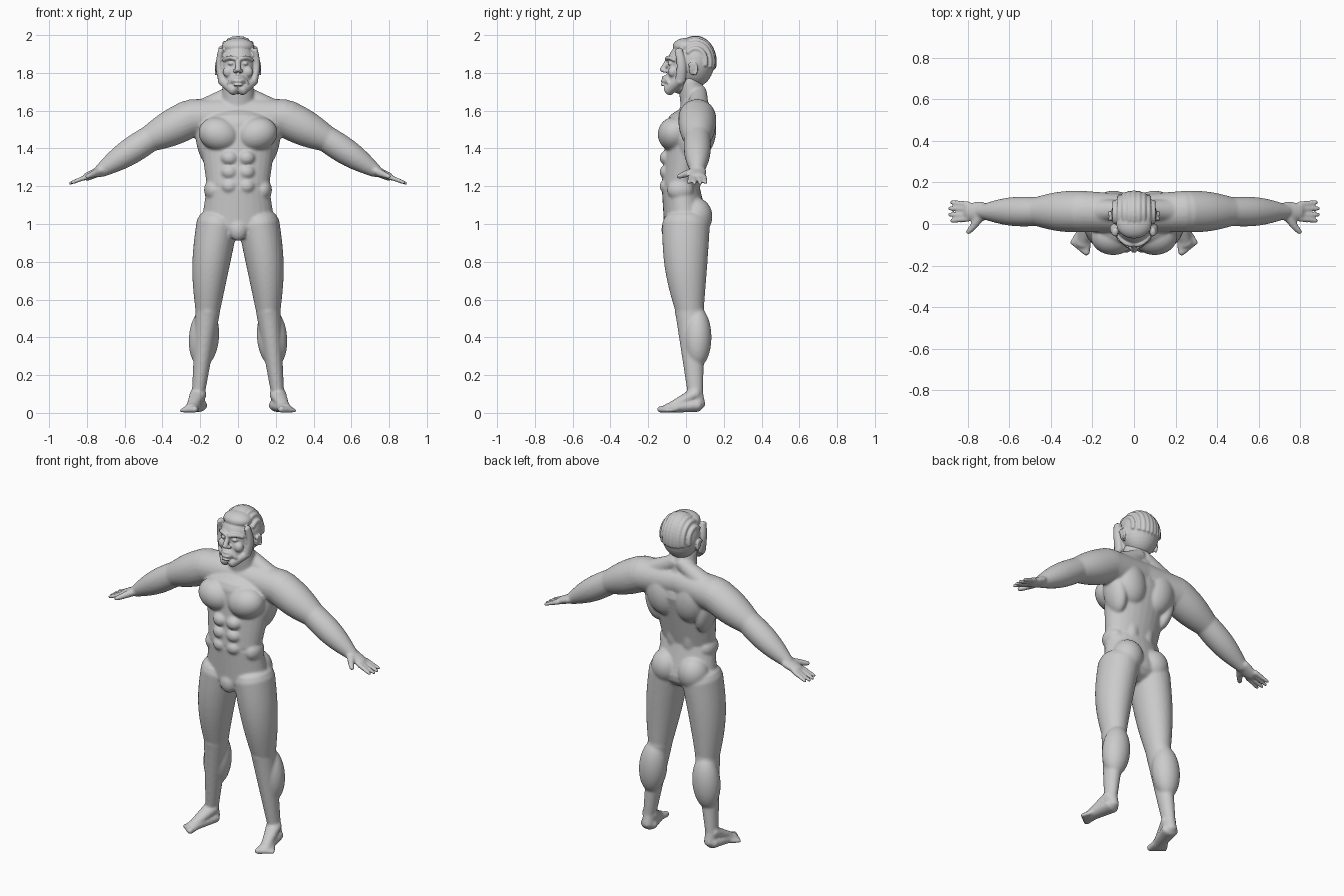
import bpy, bmesh, math
from mathutils import Vector, Matrix

old = bpy.data.objects.get("Cube")
if old:
    bpy.data.objects.remove(old)

clay = bpy.data.materials.new("clay_grey")
clay.use_nodes = True
GREY = (0.6, 0.6, 0.6, 1)
clay.diffuse_color = GREY
clay.node_tree.nodes["Principled BSDF"].inputs["Base Color"].default_value = GREY


def tube(bm, path, radii, flat=1, sides=28):
    """Round-ended tube; flat widens it along y, or along x if it runs along y."""
    run = (path[-1] - path[0]).normalized()
    ref = Vector((1, 0, 0)) if abs(run.y) > 0.75 else Vector((0, 1, 0))
    last = len(path) - 1
    rings = []
    for i, (point, radius) in enumerate(zip(path, radii)):
        along = (path[min(i + 1, last)] - path[max(i - 1, 0)]).normalized()
        wide = (ref - along * ref.dot(along)).normalized()
        thick = along.cross(wide)
        cap = {0: (-75, -50, -25, 0), last: (0, 25, 50, 75)}.get(i, (0,))
        for bend in map(math.radians, cap):
            middle = point + along * math.sin(bend) * radius * min(flat, 1) * 0.7
            ring = []
            for j in range(sides):
                turn = math.tau * j / sides
                spoke = wide * flat * math.cos(turn) + thick * math.sin(turn)
                ring.append(bm.verts.new(middle + spoke * radius * math.cos(bend)))
            rings.append(ring)
    for low, high in zip(rings, rings[1:]):
        for j in range(sides):
            n = (j + 1) % sides
            bm.faces.new((low[j], low[n], high[n], high[j]))
    bm.faces.new(rings[0])
    bm.faces.new(rings[-1])


def bone(bm, start, end, r_start, r_end, swell=0, flat=1, bow=(0, 0, 0), steps=16):
    """Tapering limb segment that may swell and bow in the middle."""
    start, end, bow = Vector(start), Vector(end), Vector(bow)
    path, radii = [], []
    for i in range(steps + 1):
        t = i / steps
        arch = math.sin(math.pi * t)
        path.append(start.lerp(end, t) + bow * arch)
        radii.append(r_start + (r_end - r_start) * t + swell * arch)
    tube(bm, path, radii, flat)


def ball(bm, at, size, tilt=0):
    """Ellipsoid muscle, tilted in the front plane."""
    matrix = (Matrix.Translation(at) @ Matrix.Rotation(math.radians(tilt), 4, 'Y')
              @ Matrix.Diagonal((*size, 1)))
    bmesh.ops.create_uvsphere(bm, u_segments=28, v_segments=18, radius=1, matrix=matrix)


def mirror(bm):
    """Copy everything made so far to the other side."""
    copy = bmesh.ops.duplicate(bm, geom=bm.verts[:] + bm.edges[:] + bm.faces[:])
    verts = [g for g in copy["geom"] if isinstance(g, bmesh.types.BMVert)]
    bmesh.ops.scale(bm, vec=(-1, 1, 1), verts=verts)


def finish(bm, name, voxel, passes):
    """Fuse the overlapping volumes into one smooth skin."""
    bmesh.ops.recalc_face_normals(bm, faces=bm.faces)
    mesh = bpy.data.meshes.new(name)
    bm.to_mesh(mesh)
    bm.free()
    ob = bpy.data.objects.new(name, mesh)
    bpy.context.collection.objects.link(ob)
    mesh.materials.append(clay)
    fuse = ob.modifiers.new("fuse", 'REMESH')
    fuse.mode = 'VOXEL'
    fuse.voxel_size = voxel
    fuse.use_smooth_shade = True
    soften = ob.modifiers.new("soften", 'SMOOTH')
    soften.iterations = passes
    bpy.context.view_layer.objects.active = ob
    for modifier in (fuse.name, soften.name):
        bpy.ops.object.modifier_apply(modifier=modifier)
    ob.data.shade_smooth()


# Joints of the left side and the middle line
shoulder, elbow = Vector((.25, .06, 1.56)), Vector((.47, .06, 1.45))
wrist, knuckles = Vector((.73, .06, 1.28)), Vector((.8, .06, 1.25))
hip, knee = Vector((.11, 0, 1)), Vector((.16, .02, .54))
ankle, heel = Vector((.21, .05, .1)), Vector((.21, .06, .04))
toe_root = Vector((.25, -.1, .025))
pelvis, waist = Vector((0, 0, 1)), Vector((0, -.03, 1.2))
chest, collar = Vector((0, .02, 1.52)), Vector((0, .05, 1.58))
throat = Vector((0, .02, 1.76))

body = bmesh.new()
# Arm
bone(body, shoulder, elbow, .1, .07, swell=.01)
bone(body, elbow, wrist, .07, .035, swell=.015)
# Hand with four fingers and a thumb
bone(body, wrist, knuckles, .026, .022, flat=1.9)
for i in range(4):
    across = i - 1.5
    root = knuckles + Vector((0, across * .025, 0))
    reach = Vector((.09, across * .005, -.035)) * (1.05 - .1 * abs(across))
    bone(body, root, root + reach, .014, .01)
bone(body, wrist, knuckles + Vector((0, -.1, 0)), .025, .013, bow=(0, -.01, 0))
# Leg
bone(body, hip, knee, .11, .065, swell=.01, flat=1.15, bow=(.01, -.01, 0))
bone(body, knee, ankle, .065, .034, flat=1.2)
ball(body, (.18, .06, .4), (.08, .075, .16), tilt=-5)
ball(body, knee + Vector((0, -.04, 0)), (.04, .04, .05))
# Foot with toes
bone(body, ankle, heel, .034, .036, flat=1.2)
bone(body, ankle, toe_root, .035, .02, flat=1.3)
bone(body, heel, toe_root, .035, .025, flat=1.4)
for i in range(5):
    size = .018 - .0015 * i
    tip = Vector((.23 + .017 * i, -.14 + .012 * i, size))
    bone(body, tip.lerp(heel, .3), tip, size, size)
# Chest, back, flank and seat muscles
bone(body, collar, shoulder, .09, .1)
bone(body, collar + Vector((.02, .02, .12)), shoulder, .04, .07)
ball(body, (.1, -.06, 1.475), (.11, .09, .09), tilt=-15)
ball(body, (.1, .08, 1.5), (.1, .08, .14), tilt=15)
ball(body, (.17, .04, 1.43), (.05, .08, .13), tilt=12)
ball(body, (.05, .03, 1.26), (.05, .05, .16))
ball(body, (.09, .05, 1.04), (.09, .09, .1))
ball(body, (.13, -.03, 1.18), (.05, .07, .06))
for i in range(3):
    ball(body, waist + Vector((.045, -.07, .075 * i)), (.045, .04, .04))
mirror(body)
# Trunk and neck
bone(body, waist, chest, .165, .21, flat=.6)
bone(body, waist, pelvis, .165, .195, flat=.6)
bone(body, collar, throat, .09, .08, flat=.8)
ball(body, (0, -.09, .97), (.05, .04, .06))
finish(body, "body", .0075, 6)

head = bmesh.new()
temple, jaw = Vector((.09, -.04, 1.92)), Vector((.085, -.03, 1.76))
chin, nose_tip = Vector((.02, -.09, 1.71)), Vector((0, -.125, 1.815))
# Beard edge and moustache
bone(head, temple, jaw, .015, .02, flat=1.4, bow=(.012, .01, 0))
bone(head, jaw, chin, .024, .03)
bone(head, (0, -.12, 1.775), (.05, -.09, 1.745), .01, .01, bow=(0, 0, .01))
# Brow, eye, cheek and nostril
bone(head, (.01, -.1, 1.873), (.075, -.06, 1.868), .012, .01, bow=(0, -.01, .01))
ball(head, (.037, -.083, 1.85), (.017, .015, .01))
ball(head, (.05, -.07, 1.805), (.03, .025, .03))
ball(head, nose_tip + Vector((.015, .015, -.005)), (.012, .015, .01))
# Ear with a raised rim
ear = Vector((.11, .035, 1.82))
ball(head, ear, (.01, .02, .035), tilt=10)
rim = [ear + Vector((.007, .022 * math.cos(a), .034 * math.sin(a)))
       for a in (math.pi * (i / 10 - .3) for i in range(12))]
tube(head, rim, [.007] * len(rim), sides=10)
mirror(head)
# Skull, jaw, nose and lips
ball(head, (0, .03, 1.86), (.1, .125, .11))
bone(head, (0, 0, 1.84), (0, -.04, 1.74), .095, .07)
bone(head, (0, -.09, 1.875), nose_tip, .012, .016)
ball(head, (0, -.1, 1.76), (.04, .025, .03))
for i in range(2):
    ball(head, (0, -.122, 1.737 + .02 * i), (.027, .012, .007))
# Hair cap with swept ridges
crown = Vector((0, .05, 1.86))
ball(head, crown, (.11, .1, .135))
ball(head, (0, 0, 1.94), (.085, .07, .045))
for i in range(-4, 5):
    x = .023 * i
    shrink = math.sqrt(1 - (x / .11) ** 2)
    arc = [math.radians(a) for a in range(45, 200, 10)]
    strand = [crown + Vector((x, -.1 * shrink * math.cos(a), .125 * shrink * math.sin(a)))
              for a in arc]
    tube(head, strand, [.013] * len(strand), sides=12)
finish(head, "head", .005, 2)
